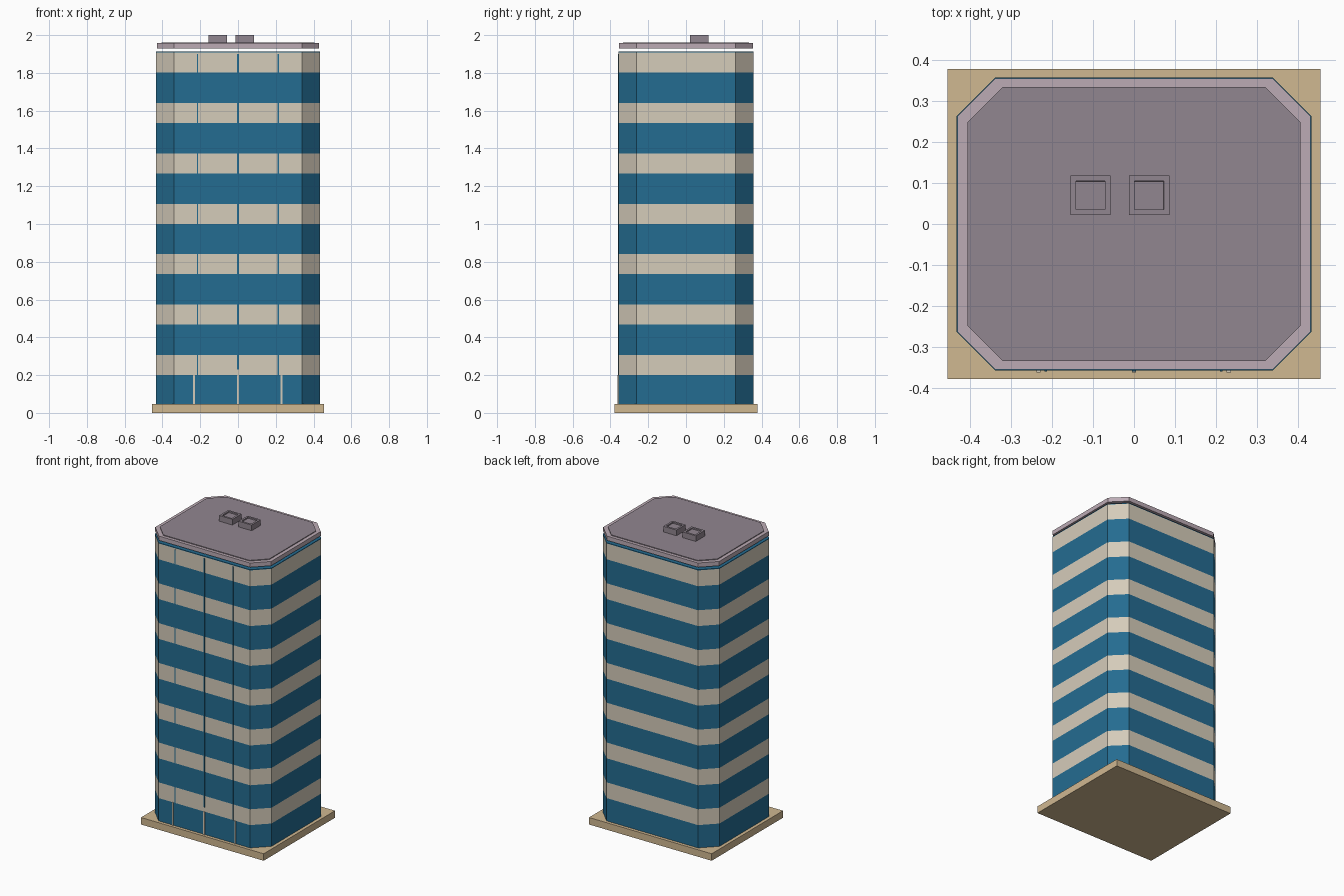
import bpy, bmesh

if "Cube" in bpy.data.objects:
    bpy.data.objects.remove(bpy.data.objects["Cube"], do_unlink=True)


def material(name, code):
    """Flat material from an sRGB hex code, stored as linear values."""
    rgb = []
    for i in range(0, 6, 2):
        c = int(code[i:i + 2], 16) / 255
        rgb.append(c / 12.92 if c <= 0.04045 else ((c + 0.055) / 1.055) ** 2.4)
    m = bpy.data.materials.new(name)
    m.use_nodes = True
    m.diffuse_color = (*rgb, 1)
    m.node_tree.nodes["Principled BSDF"].inputs["Base Color"].default_value = (*rgb, 1)
    return m


BLUE = material("blue glass", "246c91")
BEIGE = material("beige cladding", "d5ccba")
TAN = material("tan pavement", "d0b891")
PINK = material("pale mauve trim", "bcabb5")
GREY = material("mauve grey roof", "918690")


def finish(bm, name, *mats):
    bmesh.ops.recalc_face_normals(bm, faces=bm.faces)
    mesh = bpy.data.meshes.new(name)
    bm.to_mesh(mesh)
    bm.free()
    for m in mats:
        mesh.materials.append(m)
    obj = bpy.data.objects.new(name, mesh)
    bpy.context.collection.objects.link(obj)
    return obj


def octagon(hx, hy, cut):
    """Rectangle outline with its four corners cut at an angle."""
    quarter = [(hx, hy - cut), (hx - cut, hy)]
    pts = quarter + [(-x, y) for x, y in reversed(quarter)]
    return pts + [(-x, -y) for x, y in pts]


def prism(name, outline, levels, mats, pick=lambda i: 0):
    """Stack the outline at each level; pick gives the material of each storey."""
    bm = bmesh.new()
    rings = [[bm.verts.new((x, y, z)) for x, y in outline] for z in levels]
    n = len(outline)
    for i, (low, high) in enumerate(zip(rings, rings[1:])):
        for k in range(n):
            j = (k + 1) % n
            f = bm.faces.new((low[k], low[j], high[j], high[k]))
            f.material_index = pick(i)
    bm.faces.new(rings[0])
    bm.faces.new(rings[-1])
    return finish(bm, name, *mats)


def box(name, x0, x1, y0, y1, z0, z1, mat):
    outline = [(x0, y0), (x1, y0), (x1, y1), (x0, y1)]
    return prism(name, outline, [z0, z1], [mat])


# Pavement slab
BASE = 0.047
box("base_slab", -0.455, 0.455, -0.378, 0.378, 0, BASE, TAN)

# Tower with alternating window and cladding bands
levels = [BASE]
for floor in range(7):
    z = 0.2 + floor * 0.267
    levels += [z, z + 0.106]
levels.append(1.913)
prism("tower", octagon(0.433, 0.357, 0.094), levels, [BLUE, BEIGE], lambda i: i % 2)

# Thin front strips and entrance pillars
FRONT = -0.357
for side, x, half, bottom in (("right", -0.215, 0.003, 0.2),
                              ("middle", 0, 0.005, 0.23),
                              ("left", 0.213, 0.003, 0.2)):
    box(side + "_front_strip", x - half, x + half, FRONT - 0.003, FRONT, bottom, 1.9, BLUE)
for side, x in (("right", -0.233), ("middle", 0), ("left", 0.231)):
    box(side + "_entrance_pillar", x - 0.005, x + 0.005, FRONT - 0.005, FRONT, BASE, 0.2, BEIGE)

# Roof cap floating just above the tower, with a raised deck
prism("roof_cap", octagon(0.43, 0.355, 0.092), [1.928, 1.957], [PINK])
prism("roof_deck", octagon(0.406, 0.334, 0.086), [1.957, 1.962], [GREY])

# Rooftop units with sunken square tops
for side, x in (("right", -0.106), ("left", 0.037)):
    unit = box(side + "_roof_unit", x - 0.049, x + 0.049, 0.022, 0.118, 1.962, 2.0, GREY)
    bm = bmesh.new()
    bm.from_mesh(unit.data)
    top = [f for f in bm.faces if f.normal.z > 0.9]
    bmesh.ops.inset_region(bm, faces=top, thickness=0.019)
    inner = bmesh.ops.inset_region(bm, faces=top, thickness=0.0005)
    bmesh.ops.translate(bm, verts=top[0].verts, vec=(0, 0, -0.008))
    bm.to_mesh(unit.data)
    bm.free()
